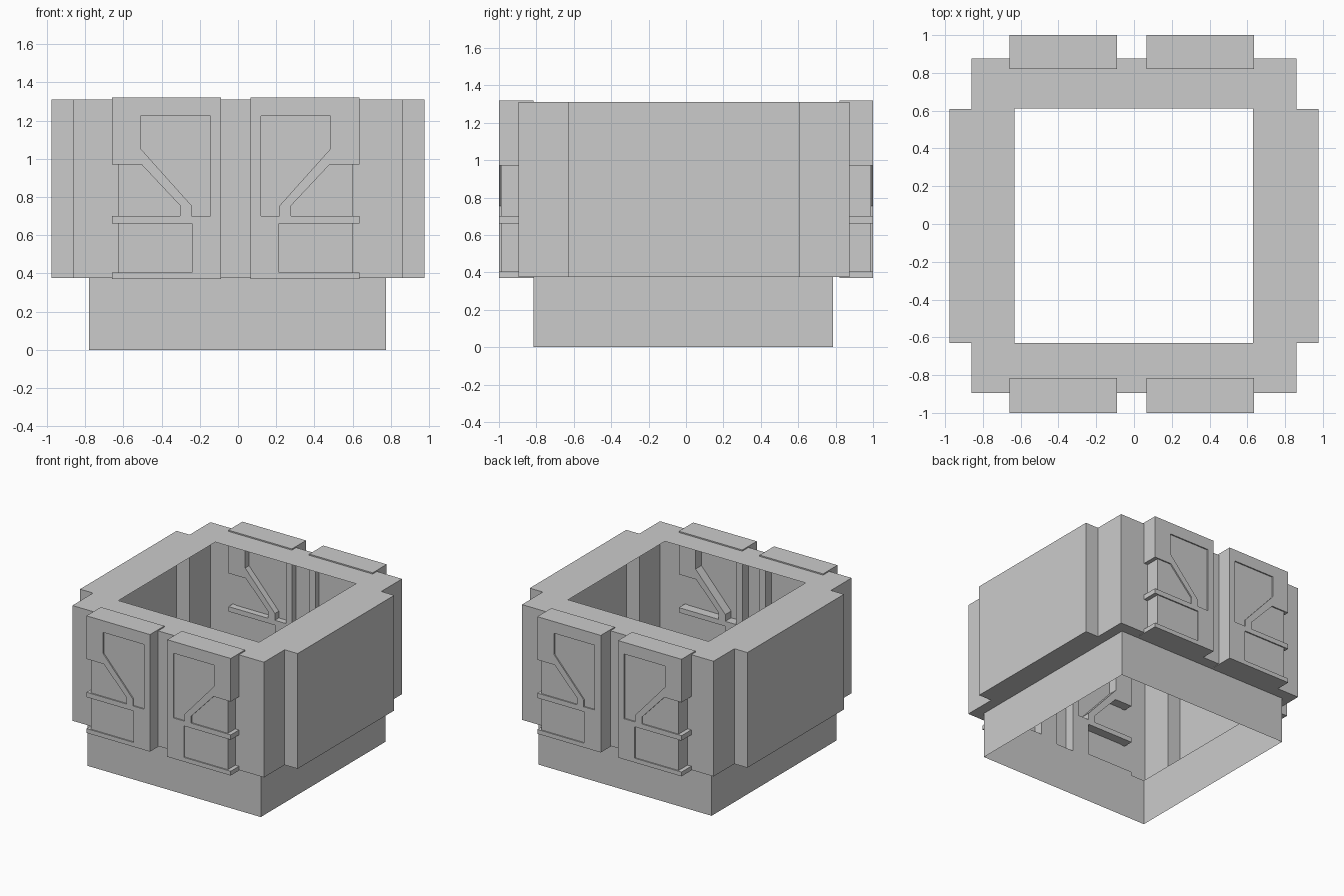
import bpy, bmesh

if "Cube" in bpy.data.objects:
    bpy.data.objects.remove(bpy.data.objects["Cube"])


def ring(bm, pts):
    """Add a closed loop of vertices and edges."""
    vs = [bm.verts.new(p) for p in pts]
    es = [bm.edges.new((vs[i], vs[(i + 1) % len(vs)])) for i in range(len(vs))]
    return vs, es


def bridge(bm, a, b):
    """Wall of quads between two matching loops."""
    n = len(a[0])
    for i in range(n):
        j = (i + 1) % n
        bm.faces.new((a[0][i], a[0][j], b[0][j], b[0][i]))


def fill(bm, *rings):
    """Flat face bounded by the loops, inner loops become holes."""
    edges = [e for r in rings for e in r[1]]
    bmesh.ops.triangle_fill(bm, use_beauty=True, use_dissolve=False, edges=edges)


def finish(bm, name):
    bmesh.ops.recalc_face_normals(bm, faces=bm.faces[:])
    me = bpy.data.meshes.new(name)
    bm.to_mesh(me)
    bm.free()
    ob = bpy.data.objects.new(name, me)
    bpy.context.collection.objects.link(ob)
    return ob


def rect(x0, x1, y0, y1):
    return [(x0, y0), (x1, y0), (x1, y1), (x0, y1)]


# Thin hollow housing: top plate with opening, outer walls, ledge and skirt
Z0, Z1 = 0.375, 1.31
half = [(0.86, -0.895), (0.86, -0.63), (0.977, -0.63),
        (0.977, 0.608), (0.86, 0.608), (0.86, 0.875)]
outline = half + [(-x, y) for x, y in reversed(half)]
opening = rect(-0.632, 0.63, -0.63, 0.612)
base = rect(-0.78, 0.775, -0.815, 0.785)

bm = bmesh.new()
at = lambda pts, z: ring(bm, [(x, y, z) for x, y in pts])
top, bottom = at(outline, Z1), at(outline, Z0)
hole = at(opening, Z1)
skirt_top, skirt_bottom = at(base, Z0), at(base, 0)
bridge(bm, top, bottom)
bridge(bm, skirt_top, skirt_bottom)
fill(bm, top, hole)
fill(bm, bottom, skirt_top)
finish(bm, "housing_shell")

# Relief panels: a cut-out frame over a slightly recessed backing
frame = [(-.66, 1.32), (-.09, 1.32), (-.09, .37), (-.66, .37), (-.66, .405),
         (-.24, .405), (-.24, .66), (-.66, .66), (-.66, .70), (-.303, .70),
         (-.303, .755), (-.505, .97), (-.66, .97)]
window = [(-.51, 1.225), (-.145, 1.225), (-.145, .70),
          (-.243, .70), (-.243, .755), (-.51, 1.053)]
backing = rect(-.627, -.10, .39, 1.30)
MID = -0.0125


def prism(name, loops, y0, y1, mirror):
    bm = bmesh.new()
    ends = []
    for y in (y0, y1):
        ends.append([ring(bm, [(2 * MID - x if mirror else x, y, z)
                               for x, z in lp]) for lp in loops])
    for a, b in zip(*ends):
        bridge(bm, a, b)
    for e in ends:
        fill(bm, *e)
    return finish(bm, name)


for side, s, inner, wall in (("front", -1, 0.815, 0.89), ("back", 1, 0.82, 0.87)):
    for hand, mirror in (("left", False), ("right", True)):
        prism(f"{side}_{hand}_panel_frame", [frame, window], s * inner, s * 1.0, mirror)
        prism(f"{side}_{hand}_panel_backing", [backing], s * wall, s * 0.99, mirror)
